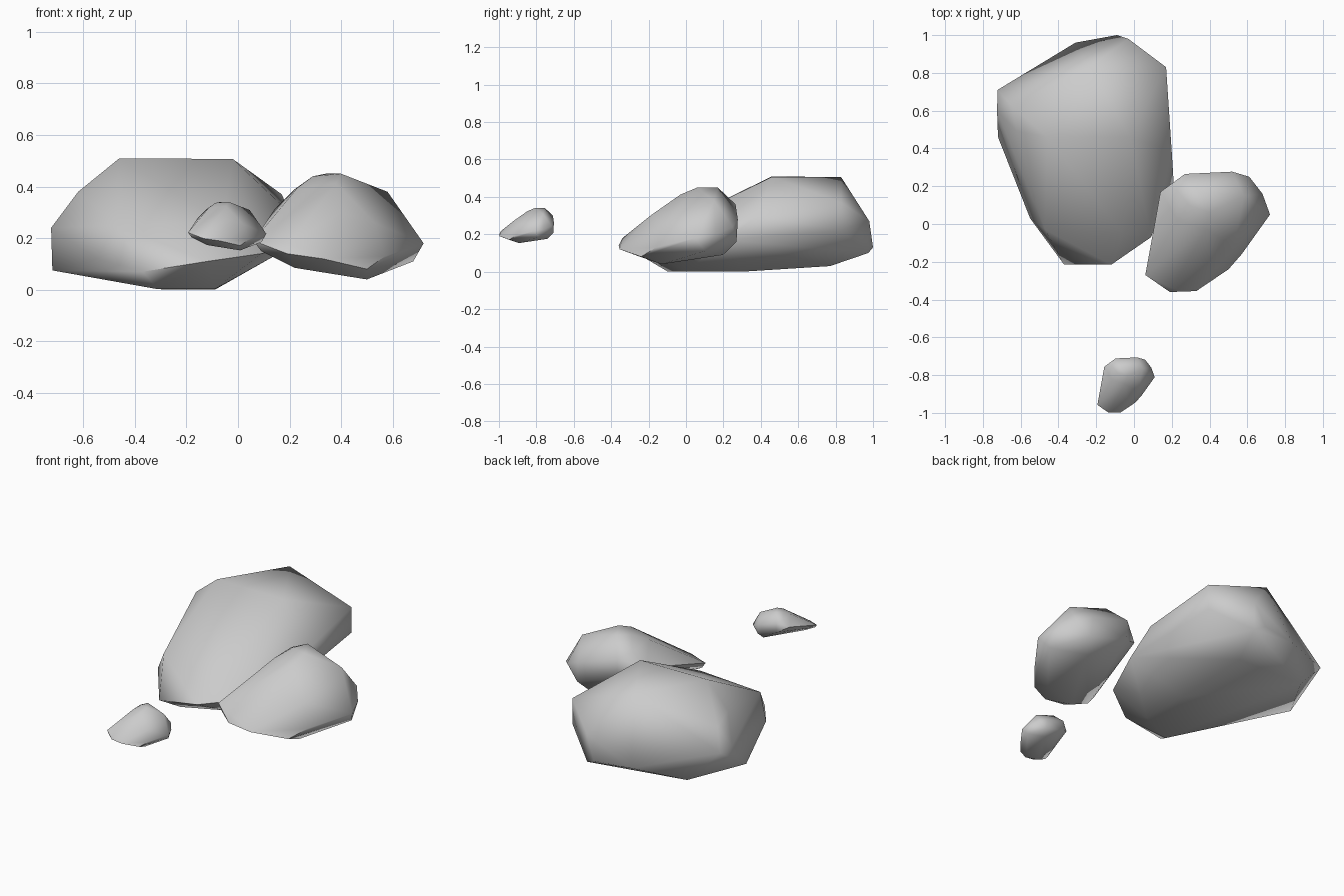
import bpy, bmesh, math
from mathutils import Vector


def rock(name, points, angle, scale=1.0, pivot=(0, 0, 0), target=(0, 0, 0)):
    """Faceted boulder: convex hull of a few corner points, softly shaded."""
    bm = bmesh.new()
    for p in points:
        bm.verts.new((Vector(p) - Vector(pivot)) * scale + Vector(target))
    bmesh.ops.convex_hull(bm, input=bm.verts[:])
    loose = [v for v in bm.verts if not v.link_faces]
    bmesh.ops.delete(bm, geom=loose, context='VERTS')
    bmesh.ops.recalc_face_normals(bm, faces=bm.faces[:])
    me = bpy.data.meshes.new(name)
    bm.to_mesh(me)
    bm.free()
    ob = bpy.data.objects.new(name, me)
    bpy.context.collection.objects.link(ob)
    bpy.ops.object.select_all(action='DESELECT')
    ob.select_set(True)
    bpy.context.view_layer.objects.active = ob
    bpy.ops.object.shade_smooth_by_angle(angle=math.radians(angle))
    return ob


# Large slab-like boulder
large = [
    # top plateau
    (-.46, .46, .51), (-.02, .46, .507), (-.24, .83, .505), (.17, .83, .37),
    # left shoulder and side
    (-.62, .49, .38), (-.65, .63, .34), (-.725, .60, .24), (-.722, .71, .235),
    (-.72, .46, .075), (-.55, .03, .12),
    # front nose
    (-.47, -.03, .25), (-.37, -.215, .07), (-.12, -.215, .11), (-.06, -.05, .26),
    (.09, -.07, .14),
    # right side
    (.20, .38, .30), (.21, .22, .17), (.17, .83, .22),
    # back
    (-.03, .98, .27), (-.09, 1.0, .13), (-.03, .975, .10), (-.31, .96, .13),
    # underside
    (-.31, -.10, .002), (-.09, .0, .002), (-.09, .30, 0), (-.54, .76, .045),
    (-.10, .77, .03),
]
rock("large_rock", large, 62)

# Medium boulder
medium = [
    # crown
    (.40, .06, .45), (.34, .17, .45), (.29, .10, .44), (.23, .02, .395),
    (.58, .15, .38), (.22, .19, .39), (.38, -.03, .412), (.40, -.19, .30),
    # right side
    (.72, .05, .18), (.68, .16, .20), (.53, -.12, .26), (.68, .10, .11),
    # front nose
    (.57, -.16, .13), (.50, -.24, .08), (.33, -.355, .12), (.19, -.36, .14),
    (.06, -.27, .19), (.20, -.34, .18), (.09, -.28, .15),
    # back
    (.14, .17, .31), (.27, .265, .36), (.52, .277, .28), (.61, .25, .24),
    (.27, .26, .24), (.53, .27, .16),
    # underside
    (.50, -.13, .04), (.50, .20, .09), (.22, -.26, .085),
]
rock("medium_rock", medium, 45)

# Small pebble: reduced copy of the medium boulder
rock("small_rock", medium, 45, 0.46, (.39, -.04, .245), (-.042, -.852, .247))
